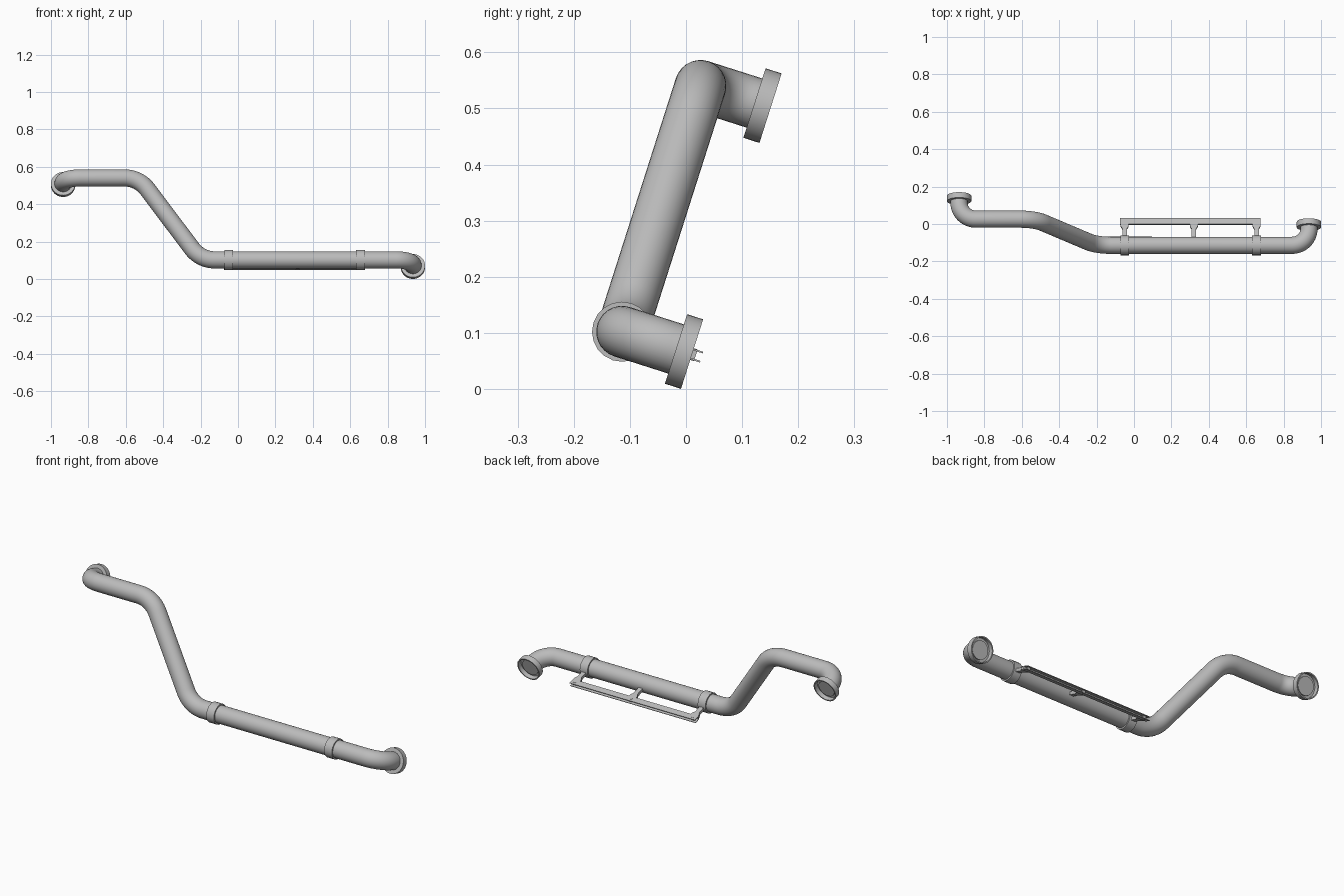
import bpy, bmesh, math
from mathutils import Vector, Matrix

cube = bpy.data.objects.get("Cube")
if cube:
    bpy.data.objects.remove(cube, do_unlink=True)

# Single painted metal colour
metal = bpy.data.materials.new("grey_metal")
metal.use_nodes = True
metal.diffuse_color = (0.5, 0.5, 0.5, 1)
metal.node_tree.nodes["Principled BSDF"].inputs["Base Color"].default_value = (0.5, 0.5, 0.5, 1)

# The whole rail lies in a plane leaning back: local y points to the wall, local z up the plane
FRAME = Matrix.Translation((0, -0.114, 0.102)) @ Matrix.Rotation(math.radians(-17.7), 4, 'X')
PIPE_R = 0.046
RISE = 0.46
END_X = 0.935
END_Y = 0.116


def add_object(name, mesh, smooth=False):
    mesh.transform(FRAME)
    mesh.materials.clear()
    mesh.materials.append(metal)
    ob = bpy.data.objects.new(name, mesh)
    bpy.context.collection.objects.link(ob)
    if smooth:
        bpy.ops.object.select_all(action='DESELECT')
        ob.select_set(True)
        bpy.context.view_layer.objects.active = ob
        bpy.ops.object.shade_smooth_by_angle(angle=math.radians(35))
    return ob


def finish(name, bm, smooth=False):
    bmesh.ops.recalc_face_normals(bm, faces=bm.faces)
    mesh = bpy.data.meshes.new(name)
    bm.to_mesh(mesh)
    bm.free()
    return add_object(name, mesh, smooth)


def prism(name, points, depth):
    """Extrude a closed outline of 3D points along a vector."""
    bm = bmesh.new()
    face = bm.faces.new([bm.verts.new(p) for p in points])
    out = bmesh.ops.extrude_face_region(bm, geom=[face])
    moved = [v for v in out["geom"] if isinstance(v, bmesh.types.BMVert)]
    bmesh.ops.translate(bm, verts=moved, vec=depth)
    if face.is_valid and not any(len(e.link_faces) > 1 for e in face.edges):
        bm.faces.new([v for v in face.verts])
    return finish(name, bm)


def lathe(name, points, centre, axis, sides, closed):
    """Spin a profile of (distance along axis, radius) around an axis."""
    axis = Vector(axis)
    up = Vector((0, 0, 1))
    bm = bmesh.new()
    verts = [bm.verts.new(Vector(centre) + axis * a + up * r) for a, r in points]
    edges = [bm.edges.new(pair) for pair in zip(verts, verts[1:])]
    if closed:
        edges.append(bm.edges.new((verts[-1], verts[0])))
    bmesh.ops.spin(bm, geom=verts + edges, cent=centre, axis=axis,
                   angle=math.tau, steps=sides)
    bmesh.ops.remove_doubles(bm, verts=bm.verts, dist=0.0002)
    return finish(name, bm, True)


def fillet(corners, radii, steps=12):
    """Round the inner corners of a path with arcs."""
    path = [corners[0]]
    for i, radius in enumerate(radii, 1):
        p = corners[i]
        a = (corners[i - 1] - p).normalized()
        b = (corners[i + 1] - p).normalized()
        half = a.angle(b) / 2
        centre = p + (a + b).normalized() * (radius / math.sin(half))
        start = p + a * (radius / math.tan(half)) - centre
        end = p + b * (radius / math.tan(half)) - centre
        sweep = start.angle(end)
        for k in range(steps + 1):
            t = k / steps
            path.append(centre + (start * math.sin((1 - t) * sweep)
                                  + end * math.sin(t * sweep)) / math.sin(sweep))
    path.append(corners[-1])
    return path


# Bent handrail pipe
corners = [Vector(c) for c in (
    (-END_X, END_Y, RISE), (-END_X, 0, RISE), (-0.53, 0, RISE),
    (-0.2, 0, 0), (END_X, 0, 0), (END_X, END_Y, 0))]
path = fillet(corners, (0.09, 0.15, 0.15, 0.09))
curve = bpy.data.curves.new("pipe_path", 'CURVE')
curve.dimensions = '3D'
curve.bevel_depth = PIPE_R
curve.bevel_resolution = 12
curve.use_fill_caps = True
spline = curve.splines.new('POLY')
spline.points.add(len(path) - 1)
for point, co in zip(spline.points, path):
    point.co = (*co, 1)
helper = bpy.data.objects.new("pipe_path", curve)
bpy.context.collection.objects.link(helper)
pipe_mesh = bpy.data.meshes.new_from_object(
    helper.evaluated_get(bpy.context.evaluated_depsgraph_get()))
bpy.data.objects.remove(helper, do_unlink=True)
add_object("handrail_pipe", pipe_mesh, True)

# Hollow wall flanges at both ends
cup = [(-0.015, 0), (-0.015, 0.065), (0.015, 0.065), (0.015, 0.059), (-0.008, 0.059), (-0.008, 0)]
for name, x, z in (("right_flange", -END_X, RISE), ("left_flange", END_X, 0)):
    lathe(name, cup, (x, END_Y, z), (0, 1, 0), 40, False)

# Clamp rings around the straight section
ring = [(-0.023, 0.044), (-0.023, 0.0535), (0.023, 0.0535), (0.023, 0.044)]
CLAMPS = (-0.05, 0.655)
for i, x in enumerate(CLAMPS):
    lathe(f"clamp_ring_{i + 1}", ring, (x, 0, 0), (1, 0, 0), 20, True)

# Open-backed mounting channel behind the pipe
FRONT, BACK, H, WALL = 0.117, 0.149, 0.01, 0.003
section = [(FRONT, -H), (BACK, -H), (BACK, -H + WALL), (FRONT + WALL, -H + WALL),
           (FRONT + WALL, H - WALL), (BACK, H - WALL), (BACK, H), (FRONT, H)]
prism("mounting_channel", [(-0.075, y, z) for y, z in section], (0.75, 0, 0))

# Flared brackets joining pipe and channel, with a tab through the channel
neck = [(0.012, 0.04), (0.012, 0.09), (0.021, 0.106), (0.021, FRONT + 0.001)]
outline = neck + [(-x, y) for x, y in reversed(neck)]
for i, x in enumerate((CLAMPS[0], 0.32, CLAMPS[1])):
    prism(f"bracket_{i + 1}", [(x + px, py, -0.008) for px, py in outline], (0, 0, 0.016))
    tab = [(-0.009, 0.131), (0.009, 0.131), (0.009, 0.138), (-0.009, 0.138)]
    prism(f"bracket_tab_{i + 1}", [(x + px, py, -H - 0.001) for px, py in tab],
          (0, 0, 2 * H + 0.002))
